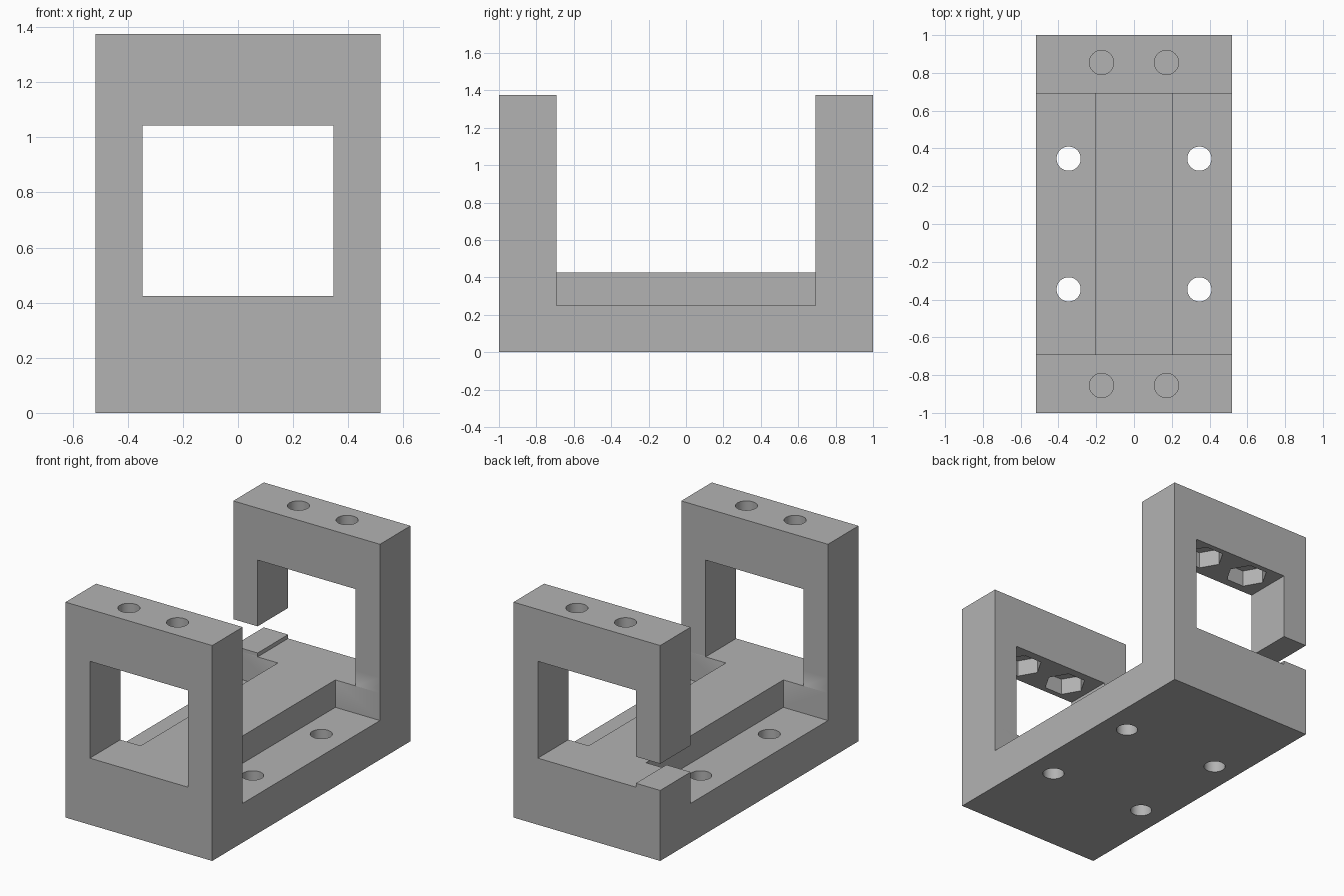
import bpy
import math

cube = bpy.data.objects.get("Cube")
if cube:
    bpy.data.objects.remove(cube, do_unlink=True)

# Main dimensions
W, L, H = 0.518, 1.0, 1.375      # half width, half length, height
INNER = 0.692                    # inner face of the end frames
FLOOR, LEDGE = 0.425, 0.25       # centre rail top, side channel top
WIN_X, WIN_TOP = 0.346, 1.043    # window half width and top
OVER = 0.1                       # cutter overshoot

grey = bpy.data.materials.new("plain grey")
grey.use_nodes = True
grey.diffuse_color = (0.45, 0.45, 0.45, 1)
grey.node_tree.nodes["Principled BSDF"].inputs["Base Color"].default_value = (0.45, 0.45, 0.45, 1)


def box(name, x, y, z):
    """Box from (min, max) ranges."""
    centre = [(a + b) / 2 for a, b in (x, y, z)]
    bpy.ops.mesh.primitive_cube_add(size=1, location=centre)
    ob = bpy.context.object
    ob.name = name
    ob.scale = [b - a for a, b in (x, y, z)]
    bpy.ops.object.transform_apply(location=True, rotation=False, scale=True)
    return ob


def prism(name, sides, radius, x, y, z0, z1, turn=0.0):
    """Upright prism or cylinder."""
    bpy.ops.mesh.primitive_cylinder_add(vertices=sides, radius=radius, depth=z1 - z0,
                                        location=(x, y, (z0 + z1) / 2), rotation=(0, 0, turn))
    ob = bpy.context.object
    ob.name = name
    return ob


def cut(target, cutter):
    cutter.hide_render = True
    mod = target.modifiers.new("cut", 'BOOLEAN')
    mod.operation = 'DIFFERENCE'
    mod.solver = 'EXACT'
    mod.object = cutter
    bpy.context.view_layer.objects.active = target
    bpy.ops.object.modifier_apply(modifier=mod.name)
    bpy.data.objects.remove(cutter, do_unlink=True)


# Solid block
bracket = box("bracket", (-W, W), (-L, L), (0, H))

# Open middle between the end frames
cut(bracket, box("middle_cutter", (-W - OVER, W + OVER), (-INNER, INNER), (FLOOR, H + OVER)))

# Window through both end frames
cut(bracket, box("window_cutter", (-WIN_X, WIN_X), (-L - OVER, L + OVER), (FLOOR, WIN_TOP)))

# Side channels beside the centre rail
for s in (-1, 1):
    cut(bracket, box("channel_cutter", sorted((s * 0.203, s * (W + OVER))),
                     (-INNER, INNER), (LEDGE, FLOOR + OVER)))

# Gap in one leg of the rear frame
cut(bracket, box("gap_cutter", (-W - OVER, -WIN_X + 0.05), (INNER - 0.05, L + OVER), (0.45, 0.62)))

# Base screw holes, top screw holes and hexagonal nut pockets under the top bars
for sx in (-1, 1):
    for sy in (-1, 1):
        cut(bracket, prism("base_hole_cutter", 48, 0.064, sx * 0.346, sy * 0.346,
                           -OVER, LEDGE + 0.05))
        x, y = sx * 0.172, sy * 0.855
        cut(bracket, prism("top_hole_cutter", 48, 0.064, x, y, WIN_TOP - 0.05, H + OVER))
        cut(bracket, prism("nut_pocket_cutter", 6, 0.126, x, y,
                           WIN_TOP - 0.05, WIN_TOP + 0.105, math.radians(30)))

# Material and shading
bracket.data.materials.clear()
bracket.data.materials.append(grey)
for poly in bracket.data.polygons:
    poly.material_index = 0
bpy.ops.object.select_all(action='DESELECT')
bracket.select_set(True)
bpy.context.view_layer.objects.active = bracket
bpy.ops.object.shade_smooth_by_angle(angle=math.radians(30))
